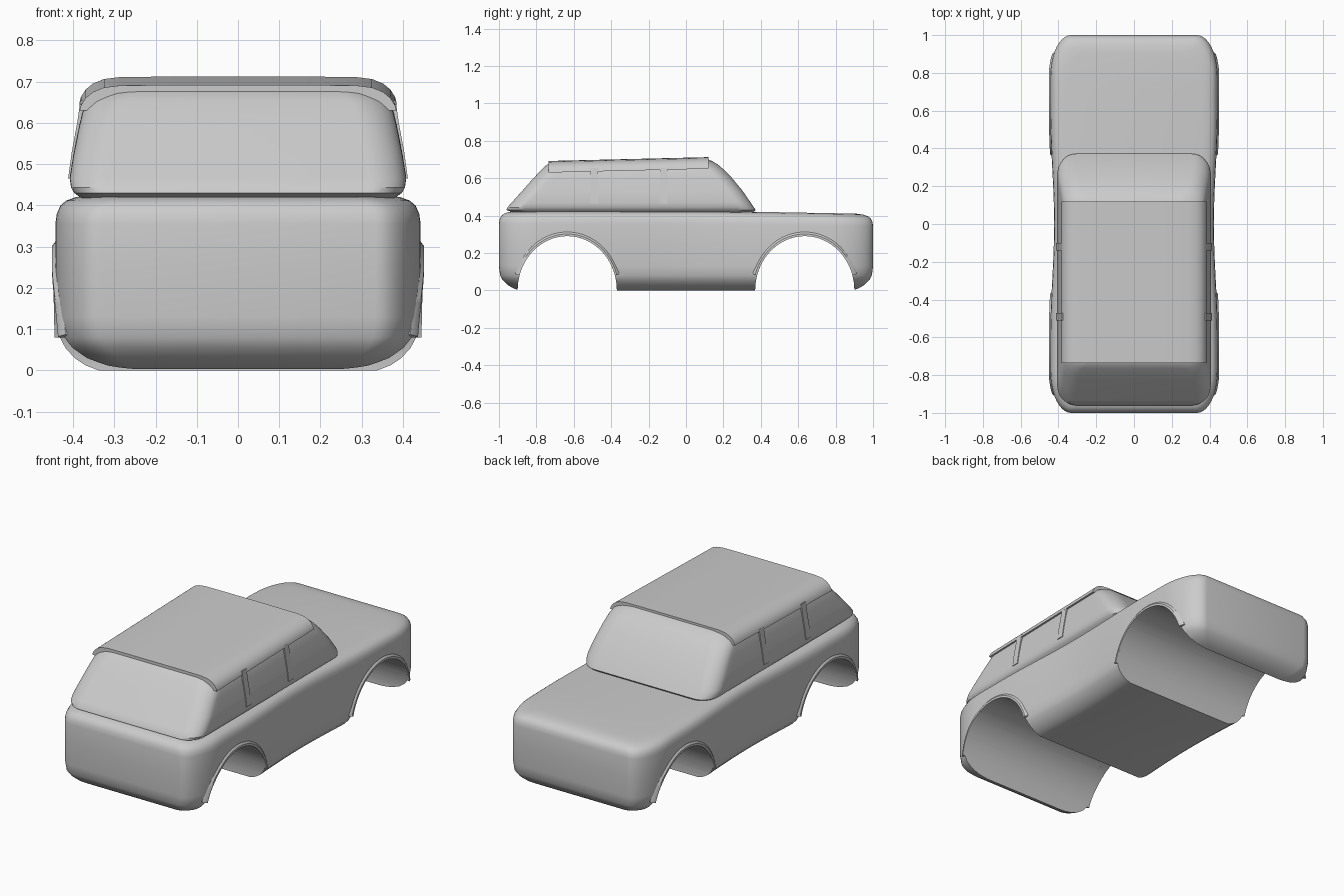
import bpy, bmesh
from math import sin, cos, pi, sqrt, radians

if "Cube" in bpy.data.objects:
    bpy.data.objects.remove(bpy.data.objects["Cube"])


def finish(name, bm, angle=35):
    bmesh.ops.recalc_face_normals(bm, faces=bm.faces[:])
    me = bpy.data.meshes.new(name)
    bm.to_mesh(me)
    bm.free()
    ob = bpy.data.objects.new(name, me)
    bpy.context.collection.objects.link(ob)
    smooth(ob, angle)
    return ob


def smooth(ob, angle):
    bpy.ops.object.select_all(action='DESELECT')
    ob.select_set(True)
    bpy.context.view_layer.objects.active = ob
    bpy.ops.object.shade_smooth_by_angle(angle=radians(angle))


def half_outline(y0, y1, w, rx, ry, n=10, m=24):
    """Right half of a rounded rectangle in plan, from y0 to y1."""
    a = [pi / 2 * i / n for i in range(n + 1)]
    pts = [(w - rx + rx * sin(t), y0 + ry - ry * cos(t)) for t in a]
    lo, hi = y0 + ry, y1 - ry
    pts += [(w, lo + (hi - lo) * i / m) for i in range(1, m)]
    pts += [(w - rx + rx * cos(t), y1 - ry + ry * sin(t)) for t in a]
    return pts


def loft(name, halves, angle=35):
    """Skin mirrored half outlines of 3D points, capping both ends."""
    bm = bmesh.new()
    rings = []
    for half in halves:
        r = [bm.verts.new(p) for p in half]
        l = [bm.verts.new((-p[0], p[1], p[2])) for p in half]
        rings.append((r, l, r + l[::-1]))
    for (_, _, a), (_, _, b) in zip(rings, rings[1:]):
        for i in range(len(a)):
            j = (i + 1) % len(a)
            bm.faces.new((a[i], a[j], b[j], b[i]))
    for r, l, _ in (rings[0], rings[-1]):
        for i in range(len(r) - 1):
            bm.faces.new((r[i], r[i + 1], l[i + 1], l[i]))
    return finish(name, bm, angle)


# --- lower body: stacked plan outlines, waisted between the wheels
def waist(y):
    return -0.01 * (1 + cos(pi * min(abs(y) / 0.6, 1)))


def body_half_width(y):
    t = max(0, (abs(y) - 0.78) / 0.22)
    return 0.443 + waist(y) - 0.11 * (1 - sqrt(max(0, 1 - t * t)))


levels = [(0.0, 0.11), (0.012, 0.075), (0.03, 0.045), (0.055, 0.02), (0.08, 0.006),
          (0.13, 0.0), (0.25, 0.0), (0.355, 0.0), (0.38, 0.004), (0.4, 0.014),
          (0.412, 0.03), (0.42, 0.055), (0.425, 0.09)]
halves = []
for z, d in levels:
    ring = []
    for x, y in half_outline(-1 + d, 1 - d, 0.443 - d * 0.9, 0.11, 0.22):
        droop = 0.018 * max(0, y - 0.1) * (z / 0.425) ** 3
        ring.append((x + waist(y) * min(1, x / 0.3), y, z - droop))
    halves.append(ring)
body = loft("lower_body", halves)

# --- wheel tunnels cut right through the body
AY, AZ, WHEEL_Y = 0.265, 0.29, 0.635
for side in (-1, 1):
    bm = bmesh.new()
    prof = [(side * WHEEL_Y + AY * cos(pi * i / 40), AZ * sin(pi * i / 40)) for i in range(41)]
    prof += [(side * WHEEL_Y - AY, -0.1), (side * WHEEL_Y + AY, -0.1)]
    face = bm.faces.new([bm.verts.new((-0.6, y, z)) for y, z in prof])
    ext = bmesh.ops.extrude_face_region(bm, geom=[face])
    bmesh.ops.translate(bm, vec=(1.2, 0, 0),
                        verts=[v for v in ext['geom'] if isinstance(v, bmesh.types.BMVert)])
    cutter = finish("wheel_arch_cutter", bm)
    cutter.hide_render = True
    mod = body.modifiers.new("arch", 'BOOLEAN')
    mod.operation, mod.solver, mod.object = 'DIFFERENCE', 'EXACT', cutter
    bpy.context.view_layer.objects.active = body
    bpy.ops.object.modifier_apply(modifier=mod.name)
    bpy.data.objects.remove(cutter)
smooth(body, 35)

# --- raised lips around the four arches
for end in (-1, 1):
    for sx in (-1, 1):
        bm = bmesh.new()
        rows = []
        for i in range(37):
            a = radians(16 + 148 * i / 36)
            row = []
            for s, dx in ((1.0, -0.04), (1.0, 0.008), (1.04, 0.008), (1.09, -0.003), (1.09, -0.04)):
                y = end * WHEEL_Y + AY * s * cos(a)
                row.append(bm.verts.new((sx * (body_half_width(y) + dx), y, AZ * s * sin(a))))
            rows.append(row)
        for p, q in zip(rows, rows[1:]):
            for k in range(5):
                bm.faces.new((p[k], p[(k + 1) % 5], q[(k + 1) % 5], q[k]))
        bm.faces.new(rows[0])
        bm.faces.new(rows[-1])
        finish("arch_lip", bm)

# --- cabin: stacked outlines with raked windscreen and tailgate glass
cabin = [(0.415, -0.92, 0.36, 0.375), (0.43, -0.96, 0.372, 0.397), (0.445, -0.955, 0.362, 0.405),
         (0.47, -0.935, 0.345, 0.408), (0.53, -0.885, 0.303, 0.399), (0.6, -0.828, 0.245, 0.386),
         (0.64, -0.793, 0.207, 0.377), (0.67, -0.765, 0.172, 0.364), (0.69, -0.745, 0.14, 0.343),
         (0.702, -0.72, 0.115, 0.318), (0.708, -0.69, 0.09, 0.285)]
halves = []
for z, y0, y1, w in cabin:
    tilt = 0.024 * max(0, (z - 0.43) / 0.28)
    halves.append([(x, y, z + tilt * (y - 0.1)) for x, y in half_outline(y0, y1, w, 0.09, 0.09)])
loft("cabin", halves, 30)

# --- roof skin, slightly proud of the side glass
section = [(0.384, 0.65), (0.381, 0.662), (0.37, 0.68), (0.352, 0.695), (0.325, 0.706),
           (0.285, 0.711), (0.15, 0.712)]
halves = []
for i in range(13):
    y = -0.735 + 0.855 * i / 12
    drop = 0.024 * (y - 0.1)
    ring = [(0.15, y, 0.66 + drop), (0.3, y, 0.65 + drop)]
    ring += [(x, y, z + drop) for x, z in section]
    halves.append(ring)
loft("roof", halves, 30)

# --- two window pillars per side
for sx in (-1, 1):
    for yc in (-0.12, -0.49):
        bm = bmesh.new()
        rows = []
        for x, z in ((0.41, 0.465), (0.401, 0.53), (0.388, 0.6), (0.38, 0.655)):
            rows.append([bm.verts.new((sx * (x + dx), yc + dy, z))
                         for dx, dy in ((-0.03, -0.02), (0.002, -0.02), (0.002, 0.02), (-0.03, 0.02))])
        for p, q in zip(rows, rows[1:]):
            for k in range(4):
                bm.faces.new((p[k], p[(k + 1) % 4], q[(k + 1) % 4], q[k]))
        bm.faces.new(rows[0])
        bm.faces.new(rows[-1])
        finish("window_pillar", bm, 30)
